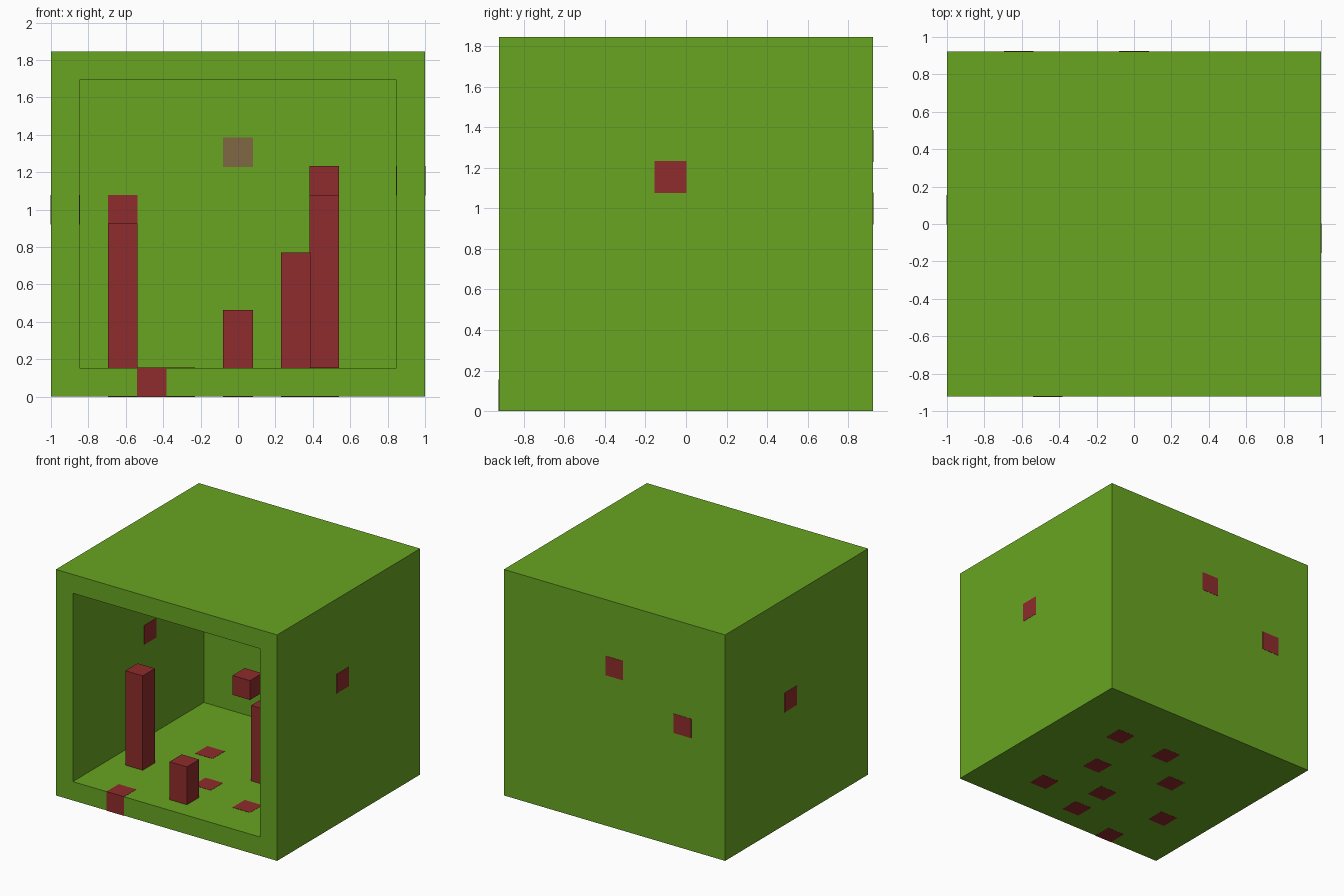
import bpy
import bmesh
from mathutils import Vector, Matrix

if "Cube" in bpy.data.objects:
    bpy.data.objects.remove(bpy.data.objects["Cube"], do_unlink=True)

NX, NY, NZ = 13, 12, 12          # size of the room in cells
U = 2 / NX                       # cell edge
PAD = 0.002                      # lifts blocks just clear of the walls


def material(name, rgb):
    mat = bpy.data.materials.new(name)
    mat.use_nodes = True
    colour = (*rgb, 1)
    mat.diffuse_color = colour
    mat.node_tree.nodes["Principled BSDF"].inputs["Base Color"].default_value = colour
    return mat


green = material("leaf green", (0.14, 0.375, 0.016))
red = material("brick red", (0.275, 0.025, 0.025))
brown = material("brown", (0.216, 0.138, 0.058))


def cell_point(i, j, k):
    return Vector(((i - NX / 2) * U, (j - NY / 2) * U, k * U))


def box_mesh(low, high):
    bm = bmesh.new()
    size = high - low
    matrix = Matrix.Translation((low + high) / 2) @ Matrix.Diagonal((*size, 1))
    bmesh.ops.create_cube(bm, size=1, matrix=matrix)
    return bm


def finish(bm, name, mat):
    bmesh.ops.recalc_face_normals(bm, faces=bm.faces)
    mesh = bpy.data.meshes.new(name)
    bm.to_mesh(mesh)
    bm.free()
    mesh.materials.append(mat)
    obj = bpy.data.objects.new(name, mesh)
    bpy.context.collection.objects.link(obj)
    return obj


def block(name, i, j, k, height=1):
    pad = Vector((PAD, PAD, PAD))
    low = cell_point(i, j, k) - pad
    high = cell_point(i + 1, j + 1, k + height) + pad
    low.z = max(low.z, -PAD / 2)
    return finish(box_mesh(low, high), name, red)


# Room: one-cell walls, open at the front
bm = box_mesh(cell_point(0, 0, 0), cell_point(NX, NY, NZ))
bm.normal_update()
front = min(bm.faces, key=lambda f: f.calc_center_median().y)
bmesh.ops.inset_region(bm, faces=[front], thickness=U, use_even_offset=True)
cavity = bmesh.ops.extrude_face_region(bm, geom=[front])["geom"]
if front.is_valid:
    bmesh.ops.delete(bm, geom=[front], context="FACES_ONLY")
verts = [v for v in cavity if isinstance(v, bmesh.types.BMVert)]
bmesh.ops.translate(bm, verts=verts, vec=(0, (NY - 1) * U, 0))
finish(bm, "room_shell", green)

# Pillars rising through the floor: column, row, height in cells
for i, j, height in [(6, 1, 3), (2, 3, 6), (8, 5, 5), (9, 8, 7)]:
    block("pillar", i, j, 0, height)

# Blocks set flush in the floor
for i, j in [(3, 0), (9, 2), (6, 3), (4, 6), (6, 8)]:
    block("floor_block", i, j, 0)

# Blocks set flush in the walls
block("side_wall_block_left", 12, 5, 7)
block("side_wall_block_right", 0, 6, 6)
block("back_wall_block_low", 2, 11, 6)
block("back_wall_block_high", 6, 11, 8)

# Floating block
block("floating_block", 9, 2, 7)

# Brown plate on the inner face of the high back block
low = cell_point(6, 11, 8) - Vector((PAD, 3 * PAD, PAD))
high = cell_point(7, 11, 9) + Vector((PAD, -PAD / 2, PAD))
finish(box_mesh(low, high), "back_wall_plate", brown)
